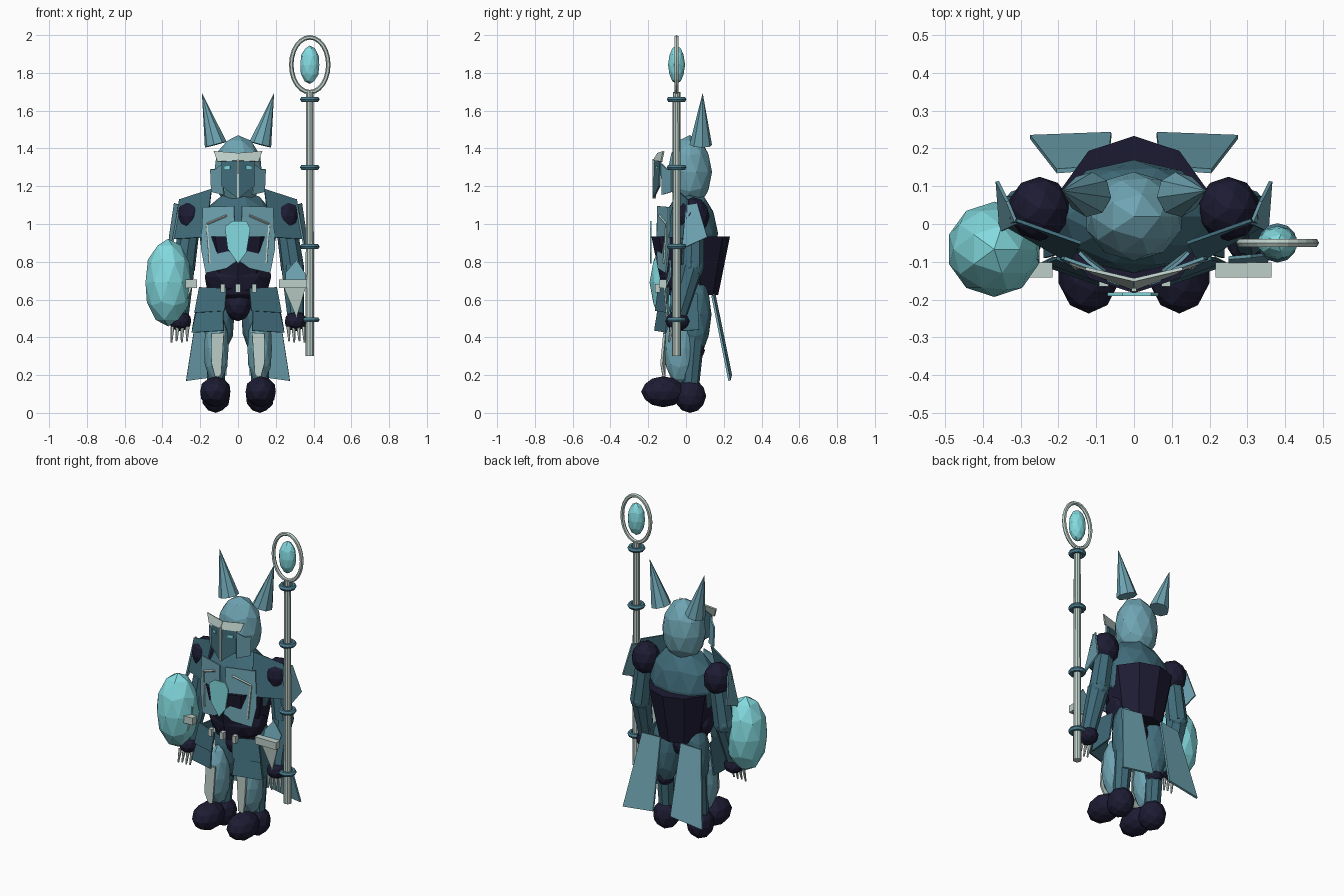
import bpy, bmesh, math
from mathutils import Vector, Matrix


def material(name, r, g, b):
    m = bpy.data.materials.new(name)
    m.diffuse_color = tuple((c / 255) ** 2.2 for c in (r, g, b)) + (1,)
    return m


NAVY = material("dark_navy", 34, 33, 54)
DEEP = material("deep_teal", 66, 107, 121)
TEAL = material("light_teal", 110, 163, 177)
RING = material("ring_teal", 76, 124, 141)
CYAN = material("bright_cyan", 130, 217, 222)
PALE = material("pale_metal", 187, 205, 199)


def finish(bm, name, mat):
    bmesh.ops.recalc_face_normals(bm, faces=bm.faces[:])
    me = bpy.data.meshes.new(name)
    bm.to_mesh(me)
    bm.free()
    me.materials.append(mat)
    ob = bpy.data.objects.new(name, me)
    bpy.context.collection.objects.link(ob)
    return ob


def ball(name, mat, c, r, sub=2):
    bm = bmesh.new()
    bmesh.ops.create_icosphere(bm, subdivisions=sub, radius=1)
    bmesh.ops.transform(bm, matrix=Matrix.Translation(c) @ Matrix.Diagonal((*r, 1)), verts=bm.verts[:])
    return finish(bm, name, mat)


def rod(name, mat, a, b, r1, r2, n=8):
    a, b = Vector(a), Vector(b)
    bm = bmesh.new()
    bmesh.ops.create_cone(bm, cap_ends=True, segments=n, radius1=r1, radius2=r2, depth=(b - a).length)
    rot = (b - a).to_track_quat('Z', 'Y').to_matrix().to_4x4()
    bmesh.ops.transform(bm, matrix=Matrix.Translation((a + b) / 2) @ rot, verts=bm.verts[:])
    return finish(bm, name, mat)


def box(name, mat, c, size):
    bm = bmesh.new()
    bmesh.ops.create_cube(bm, size=1)
    bmesh.ops.transform(bm, matrix=Matrix.Translation(c) @ Matrix.Diagonal((*size, 1)), verts=bm.verts[:])
    return finish(bm, name, mat)


def plate(name, mat, pts, s=1, thick=0.009):
    bm = bmesh.new()
    bm.faces.new([bm.verts.new((s * x, y, z)) for x, y, z in pts])
    ob = finish(bm, name, mat)
    mod = ob.modifiers.new("thickness", 'SOLIDIFY')
    mod.thickness = thick
    mod.offset = 0
    return ob


def hoop(name, mat, c, rx, ry, tube, upright=False, n=16):
    bm = bmesh.new()
    rings = []
    for i in range(n):
        a = 2 * math.pi * i / n
        ring = []
        for j in range(6):
            t = 2 * math.pi * j / 6
            k = tube * math.cos(t)
            x, y, z = (rx + k) * math.cos(a), (ry + k) * math.sin(a), tube * math.sin(t)
            ring.append(bm.verts.new(Vector(c) + (Vector((x, z, y)) if upright else Vector((x, y, z)))))
        rings.append(ring)
    for i in range(n):
        p, q = rings[i], rings[(i + 1) % n]
        for j in range(6):
            k = (j + 1) % 6
            bm.faces.new((p[j], q[j], q[k], p[k]))
    return finish(bm, name, mat)


# torso, flared waist, pelvis, head
ball("torso", DEEP, (0, 0.02, 0.95), (0.215, 0.15, 0.23))
bm = bmesh.new()
bmesh.ops.create_cone(bm, cap_ends=True, segments=10, radius1=0.7, radius2=1, depth=1)
bmesh.ops.transform(bm, matrix=Matrix.Translation((0, 0.025, 0.78)) @ Matrix.Diagonal((0.205, 0.208, 0.31, 1)), verts=bm.verts[:])
finish(bm, "waist", NAVY)
ball("belly", NAVY, (0, 0, 0.72), (0.185, 0.14, 0.13))
ball("pelvis", NAVY, (0, 0.01, 0.57), (0.075, 0.09, 0.085))
ball("head", TEAL, (0, 0.02, 1.275), (0.132, 0.118, 0.195))

# nose guard
box("nose_guard", PALE, (0, -0.168, 1.24), (0.012, 0.02, 0.21))

for s in (-1, 1):
    # visor, brow, eyes, cheeks and horns
    plate("visor", DEEP, [(0, -0.165, 1.34), (0.085, -0.135, 1.33), (0.085, -0.14, 1.2), (0, -0.172, 1.135)], s)
    plate("brow", PALE, [(0, -0.148, 1.375), (0.128, -0.118, 1.385), (0.108, -0.13, 1.33), (0, -0.172, 1.335)], s)
    plate("eye", CYAN, [(0.04, -0.158, 1.307), (0.07, -0.147, 1.305), (0.07, -0.147, 1.29), (0.04, -0.158, 1.29)], s)
    plate("cheek_guard", TEAL, [(0.08, -0.13, 1.32), (0.12, -0.10, 1.29), (0.145, -0.075, 1.29),
                                (0.14, -0.075, 1.17), (0.075, -0.125, 1.155)], s)
    rod("horn", TEAL, (s * 0.118, 0.078, 1.42), (s * 0.19, 0.088, 1.69), 0.06, 0.001, 8)

    # shoulders and their armour
    ball("shoulder", NAVY, (s * 0.25, 0.04, 1.042), (0.083, 0.085, 0.1))
    plate("shoulder_plate", DEEP, [(0.14, -0.05, 1.185), (0.31, 0.01, 1.13), (0.345, 0.0, 0.92), (0.17, -0.1, 0.93)], s)
    plate("outer_arm_plate", TEAL, [(0.31, 0.0, 1.1), (0.335, 0.06, 1.11), (0.362, 0.113, 0.93), (0.352, -0.02, 0.87)], s)

    # chest plates with raised trim
    plate("chest_plate", TEAL, [(0.185, -0.09, 1.09), (0.02, -0.15, 1.095), (0.012, -0.152, 0.8),
                                (0.06, -0.145, 0.765), (0.17, -0.105, 0.74), (0.195, -0.09, 0.87)], s)
    rod("chest_trim", PALE, (s * 0.06, -0.142, 1.045), (s * 0.165, -0.104, 1.0), 0.006, 0.006, 4)
    rod("chest_trim", PALE, (s * 0.165, -0.104, 1.0), (s * 0.15, -0.118, 0.79), 0.006, 0.006, 4)

    # arm, hand and fingers
    rod("upper_arm", DEEP, (s * 0.255, 0.04, 1.0), (s * 0.29, 0.035, 0.76), 0.055, 0.062)
    ball("elbow", DEEP, (s * 0.29, 0.035, 0.77), (0.062, 0.062, 0.065))
    rod("forearm", DEEP, (s * 0.29, 0.03, 0.77), (s * 0.305, -0.04, 0.52), 0.062, 0.046)
    ball("hand", NAVY, (s * 0.305, -0.045, 0.485), (0.06, 0.065, 0.052))
    for i in range(4):
        x = 0.267 + i * 0.027
        rod("finger", PALE, (s * x, -0.075, 0.455), (s * (x + 0.004), -0.09, 0.38 - 0.006 * (i % 2)), 0.011, 0.005, 6)
    plate("forearm_guard", TEAL, [(0.31, -0.085, 0.81), (0.36, -0.08, 0.73), (0.35, -0.11, 0.66),
                                  (0.25, -0.11, 0.66), (0.25, -0.09, 0.74)], s)
    plate("forearm_blade", PALE, [(0.245, -0.115, 0.66), (0.36, -0.115, 0.67), (0.31, -0.1, 0.505)], s)
    box("wrist_bar", PALE, (s * 0.29, -0.122, 0.683), (0.148, 0.04, 0.045))

    # hip armour
    plate("hip_plate_upper", DEEP, [(0.06, -0.145, 0.66), (0.205, -0.09, 0.665), (0.23, -0.1, 0.53), (0.07, -0.16, 0.54)], s)
    plate("hip_plate_lower", DEEP, [(0.08, -0.145, 0.56), (0.215, -0.09, 0.56), (0.245, -0.105, 0.425), (0.075, -0.165, 0.435)], s)
    plate("side_hip_plate", DEEP, [(0.2, -0.08, 0.65), (0.205, 0.06, 0.63), (0.24, 0.07, 0.44), (0.235, -0.09, 0.43)], s)

    # leg and foot
    ball("thigh", DEEP, (s * 0.1, 0.05, 0.52), (0.085, 0.085, 0.22))
    rod("calf", DEEP, (s * 0.115, 0.045, 0.42), (s * 0.117, 0.02, 0.1), 0.055, 0.045)
    ball("knee_back", NAVY, (s * 0.11, 0.045, 0.33), (0.05, 0.055, 0.05))
    ball("shin", TEAL, (s * 0.115, -0.035, 0.34), (0.068, 0.085, 0.19))
    plate("shin_plate", PALE, [(0.075, -0.115, 0.425), (0.14, -0.115, 0.42), (0.14, -0.13, 0.26),
                               (0.12, -0.115, 0.185), (0.09, -0.12, 0.2)], s, 0.012)
    ball("toe", NAVY, (s * 0.12, -0.12, 0.112), (0.084, 0.117, 0.082))
    ball("heel", NAVY, (s * 0.117, 0.022, 0.09), (0.078, 0.085, 0.09))

    # coat tail
    plate("coat_tail", TEAL, [(0.07, 0.15, 0.63), (0.205, 0.14, 0.62), (0.275, 0.23, 0.17), (0.06, 0.238, 0.2)], s, 0.012)

# belt studs
for x in (-0.08, 0, 0.085):
    box("belt_stud", PALE, (x, -0.15, 0.66), (0.024, 0.03, 0.045))

# chest emblem
plate("emblem", CYAN, [(-0.07, -0.186, 0.985), (-0.03, -0.186, 1.015), (0.045, -0.186, 1.015),
                       (0.065, -0.186, 0.975), (0.045, -0.186, 0.85), (0, -0.186, 0.79), (-0.055, -0.186, 0.87)])

# round orb held at the left
ball("large_orb", CYAN, (-0.37, -0.067, 0.69), (0.126, 0.126, 0.232))

# staff with collars, hoop and gem
X, Y = 0.38, -0.05
rod("staff", PALE, (X, Y, 0.3), (X, Y, 1.7), 0.024, 0.02, 10)
for z in (0.493, 0.88, 1.3, 1.66):
    hoop("staff_collar", RING, (X, Y, z), 0.037, 0.037, 0.015, n=12)
hoop("staff_hoop", PALE, (X, Y, 1.843), 0.098, 0.145, 0.012, True, 24)
ball("staff_gem", CYAN, (X, Y, 1.843), (0.053, 0.045, 0.102))
